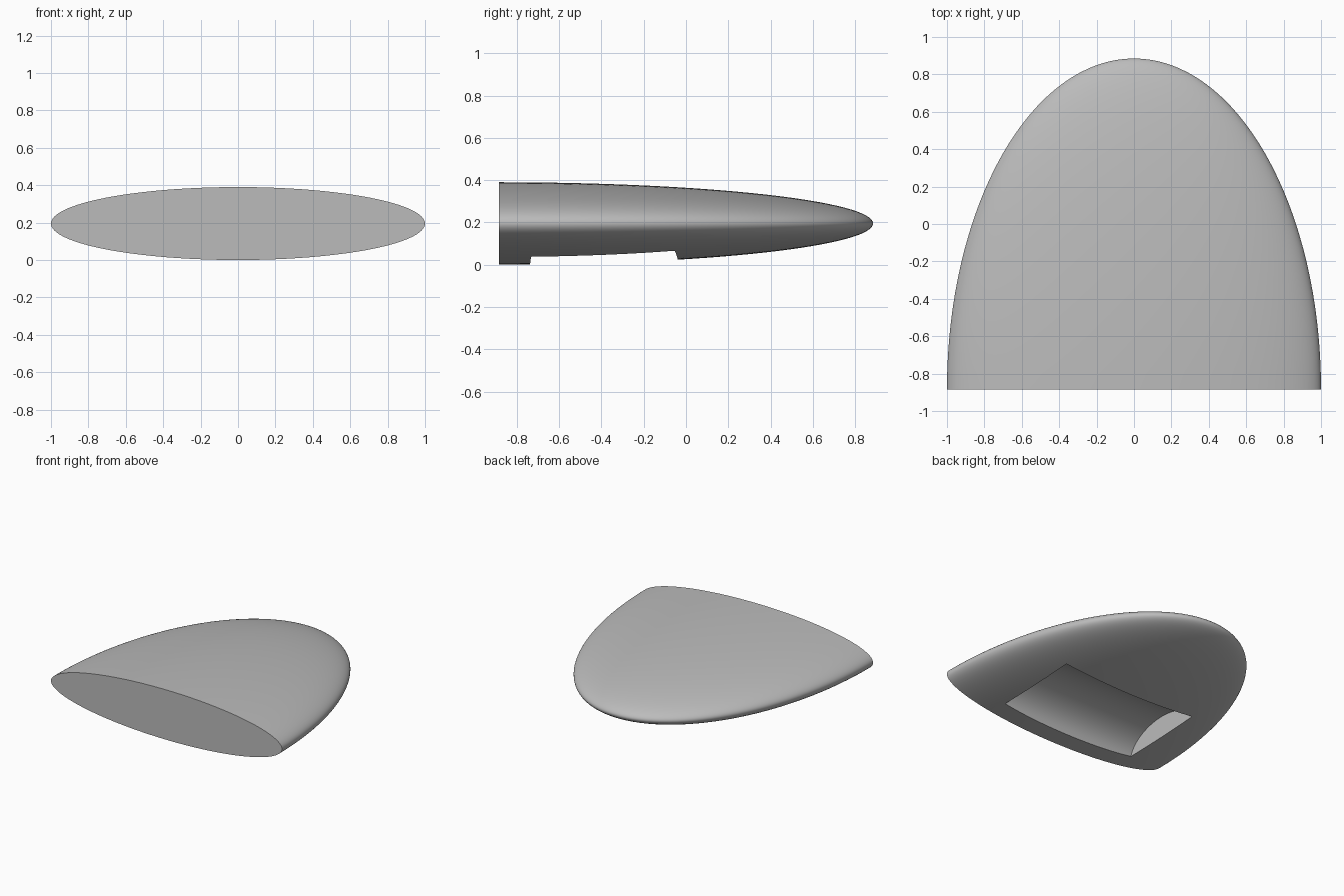
import bpy
import bmesh
import math
from mathutils import Matrix, Vector

cube = bpy.data.objects.get("Cube")
if cube:
    bpy.data.objects.remove(cube, do_unlink=True)

HALF_HEIGHT = 0.195
FRONT_Y = -0.885
LENGTH = 1.77

grey = bpy.data.materials.new("light_grey")
grey.use_nodes = True
grey.diffuse_color = (0.5, 0.5, 0.5, 1)
grey.node_tree.nodes["Principled BSDF"].inputs["Base Color"].default_value = grey.diffuse_color


def add_object(name, bm):
    bmesh.ops.recalc_face_normals(bm, faces=bm.faces)
    mesh = bpy.data.meshes.new(name)
    bm.to_mesh(mesh)
    bm.free()
    mesh.materials.append(grey)
    obj = bpy.data.objects.new(name, mesh)
    bpy.context.collection.objects.link(obj)
    return obj


# Flattened half ellipsoid with a flat front, poles along y
bm = bmesh.new()
bmesh.ops.create_uvsphere(bm, u_segments=128, v_segments=64, radius=1,
                          matrix=Matrix.Rotation(math.radians(90), 4, "X"))
cut = bmesh.ops.bisect_plane(bm, geom=bm.verts[:] + bm.edges[:] + bm.faces[:],
                             dist=1e-5, plane_co=(0, 0, 0), plane_no=(0, -1, 0),
                             clear_outer=True)
rim = [e for e in bm.edges if e.is_boundary]
bmesh.ops.contextual_create(bm, geom=rim)
bmesh.ops.scale(bm, vec=Vector((1, LENGTH, HALF_HEIGHT)), verts=bm.verts)
bmesh.ops.translate(bm, vec=Vector((0, FRONT_Y, HALF_HEIGHT)), verts=bm.verts)
body = add_object("body", bm)

# Elliptical cylinder lying across the underside, for the arched pocket
bm = bmesh.new()
bmesh.ops.create_cone(bm, cap_ends=True, segments=96, radius1=1, radius2=1, depth=2,
                      matrix=Matrix.Rotation(math.radians(90), 4, "Y"))
bmesh.ops.scale(bm, vec=Vector((0.585, 0.35, 0.215)), verts=bm.verts)
bmesh.ops.translate(bm, vec=Vector((0, -0.387, 0)), verts=bm.verts)
cutter = add_object("pocket_cutter", bm)
cutter.hide_render = True

# Cut the pocket, then shade smooth with sharp rims
pocket = body.modifiers.new("pocket", "BOOLEAN")
pocket.operation = "DIFFERENCE"
pocket.solver = "EXACT"
pocket.object = cutter
bpy.ops.object.select_all(action="DESELECT")
body.select_set(True)
bpy.context.view_layer.objects.active = body
bpy.ops.object.modifier_apply(modifier=pocket.name)
bpy.data.objects.remove(cutter, do_unlink=True)
bpy.ops.object.shade_smooth_by_angle(angle=math.radians(30))
